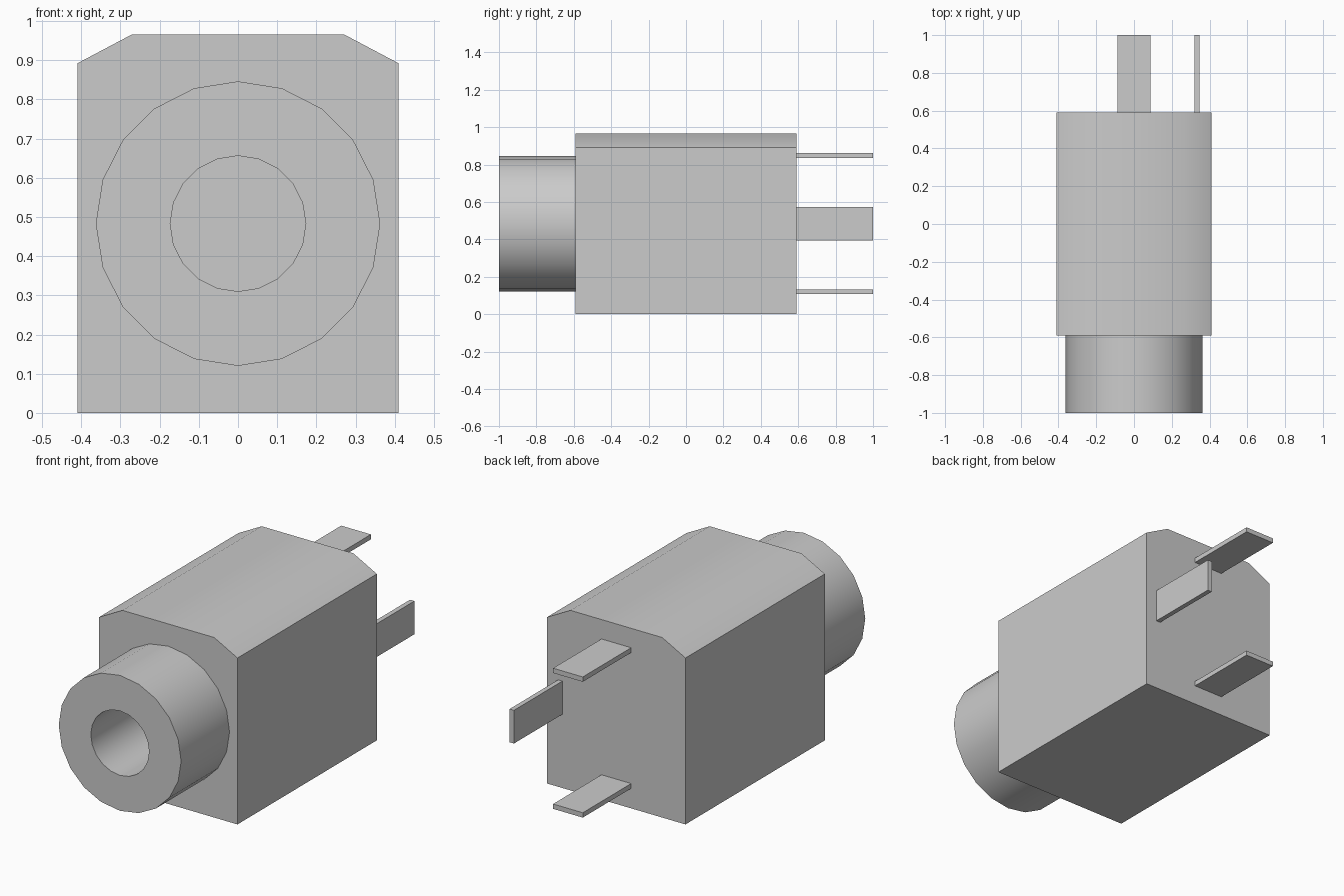
import bpy, bmesh, math

cube = bpy.data.objects.get("Cube")
if cube:
    bpy.data.objects.remove(cube, do_unlink=True)

# Single grey plastic/metal colour
grey = bpy.data.materials.new("grey")
grey.use_nodes = True
colour = (0.6, 0.6, 0.6, 1.0)
grey.diffuse_color = colour
grey.node_tree.nodes["Principled BSDF"].inputs["Base Color"].default_value = colour

AXIS_Z = 0.483
BODY_Y = 0.59
SIDES = 20


def add_object(name, bm, smooth=False):
    bmesh.ops.recalc_face_normals(bm, faces=bm.faces)
    mesh = bpy.data.meshes.new(name)
    bm.to_mesh(mesh)
    bm.free()
    mesh.materials.append(grey)
    obj = bpy.data.objects.new(name, mesh)
    bpy.context.collection.objects.link(obj)
    if smooth:
        bpy.ops.object.select_all(action='DESELECT')
        obj.select_set(True)
        bpy.context.view_layer.objects.active = obj
        bpy.ops.object.shade_smooth_by_angle(angle=math.radians(30))
    return obj


def box(name, x, y, z):
    bm = bmesh.new()
    bmesh.ops.create_cube(bm, size=1)
    for v in bm.verts:
        v.co = [lo + (c + 0.5) * (hi - lo) for c, (lo, hi) in zip(v.co, (x, y, z))]
    return add_object(name, bm)


# Body: chamfered profile extruded from front to back
half = [(0.41, 0), (0.41, 0.892), (0.272, 0.965)]
profile = half + [(-x, z) for x, z in reversed(half)]
bm = bmesh.new()
face = bm.faces.new([bm.verts.new((x, -BODY_Y, z)) for x, z in profile])
ext = bmesh.ops.extrude_face_region(bm, geom=[face], use_keep_orig=True)
for v in ext["geom"]:
    if isinstance(v, bmesh.types.BMVert):
        v.co.y = BODY_Y
add_object("body", bm, smooth=True)

# Barrel: (radius, y) section swept around the socket axis
section = [(0.363, -BODY_Y), (0.363, -1.0), (0.173, -1.0), (0.173, -BODY_Y)]
bm = bmesh.new()
rings = []
for radius, y in section:
    ring = []
    for i in range(SIDES):
        a = 2 * math.pi * i / SIDES
        ring.append(bm.verts.new((radius * math.sin(a), y, AXIS_Z + radius * math.cos(a))))
    rings.append(ring)
for a, b in zip(rings, rings[1:]):
    for i in range(SIDES):
        j = (i + 1) % SIDES
        bm.faces.new((a[i], a[j], b[j], b[i]))
add_object("socket_barrel", bm, smooth=True)

# Rear solder pins
PIN_Y = (BODY_Y, 1.0)
box("upper_pin", (-0.088, 0.088), PIN_Y, (0.835, 0.861))
box("lower_pin", (-0.088, 0.088), PIN_Y, (0.107, 0.133))
box("side_pin", (0.32, 0.346), PIN_Y, (0.395, 0.573))
